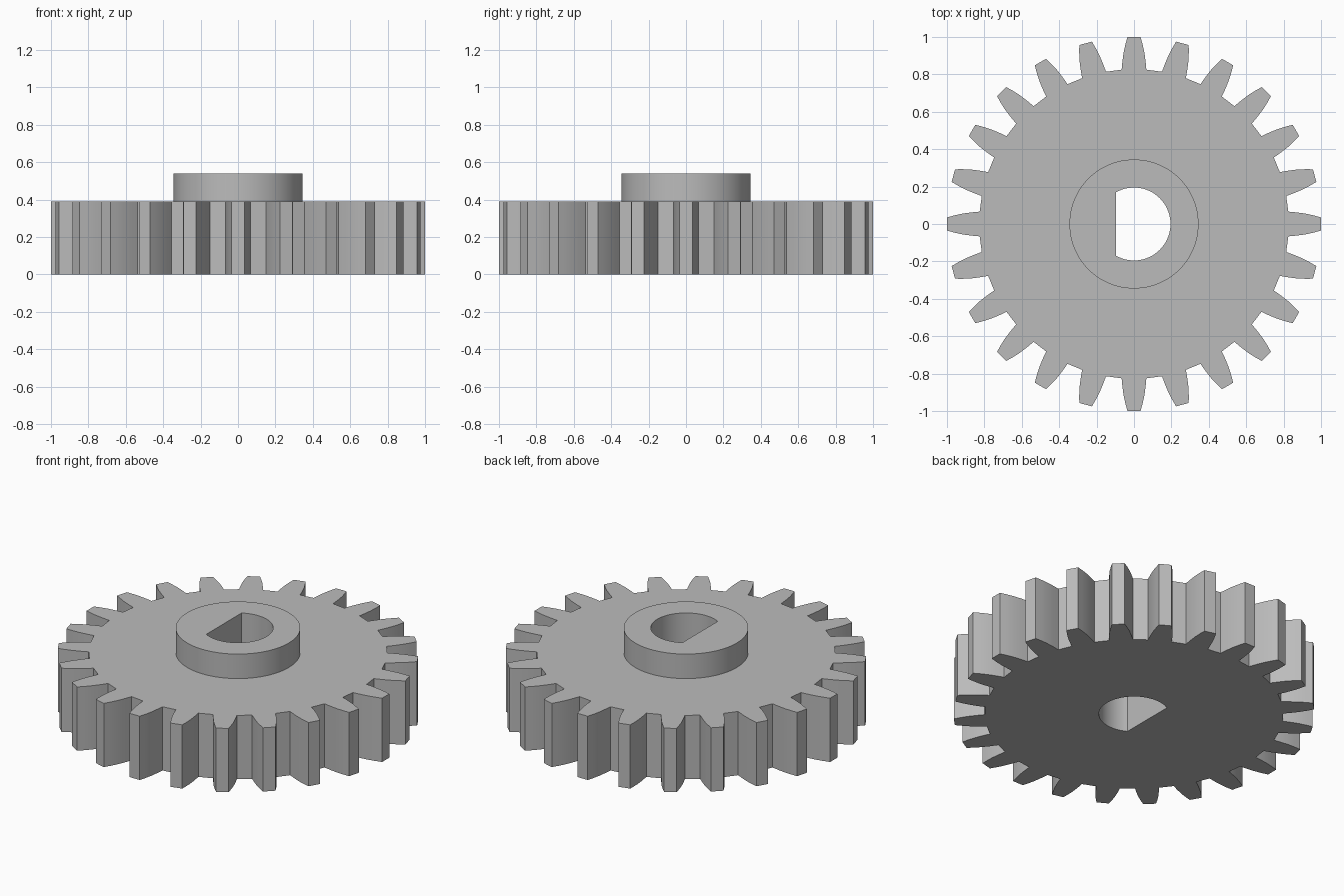
import bpy
import bmesh
from math import sin, cos, acos, pi, radians

TEETH = 24
GEAR_TOP, HUB_TOP = 0.39, 0.54
HUB_RADIUS, BORE_RADIUS, BORE_FLAT = 0.345, 0.195, -0.095

old = bpy.data.objects.get("Cube")
if old:
    bpy.data.objects.remove(old)

grey = bpy.data.materials.new("plain grey")
grey.use_nodes = True
colour = (0.5, 0.5, 0.5, 1)
grey.diffuse_color = colour
grey.node_tree.nodes["Principled BSDF"].inputs["Base Color"].default_value = colour


def arc(radius, start, end, count):
    """Points along an arc, both ends included."""
    steps = [start + (end - start) * i / (count - 1) for i in range(count)]
    return [(radius * cos(a), radius * sin(a)) for a in steps]


def gear_outline():
    """Curved tooth flank, mirrored and repeated around the axis."""
    flank = [(0.825, 0.066), (0.87, 0.062), (0.92, 0.055), (0.96, 0.046), (1.0, 0.035)]
    tooth = [(d, -w) for d, w in flank] + [(d, w) for d, w in reversed(flank)]
    points = []
    for i in range(TEETH):
        c, s = cos(2 * pi * i / TEETH), sin(2 * pi * i / TEETH)
        points += [(x * c - y * s, x * s + y * c) for x, y in tooth]
    return points


def pierced_plate(name, outer, inner, bottom, top, closed_bottom=True):
    """Extrude an outline with a hole in it."""
    bm = bmesh.new()
    rims = {bottom: [], top: []}
    for outline in (outer, inner):
        low, high = [[bm.verts.new((x, y, z)) for x, y in outline] for z in (bottom, top)]
        n = len(outline)
        for i in range(n):
            j = (i + 1) % n
            bm.faces.new((low[i], low[j], high[j], high[i]))
            rims[bottom].append(bm.edges.get((low[i], low[j])))
            rims[top].append(bm.edges.get((high[i], high[j])))
    # Flat caps around the hole
    for z in ([bottom, top] if closed_bottom else [top]):
        bmesh.ops.triangle_fill(bm, edges=rims[z], use_beauty=True, normal=(0, 0, 1))
    bmesh.ops.recalc_face_normals(bm, faces=bm.faces)
    mesh = bpy.data.meshes.new(name)
    bm.to_mesh(mesh)
    bm.free()
    mesh.materials.append(grey)
    obj = bpy.data.objects.new(name, mesh)
    bpy.context.collection.objects.link(obj)
    bpy.ops.object.select_all(action="DESELECT")
    obj.select_set(True)
    bpy.context.view_layer.objects.active = obj
    bpy.ops.object.shade_smooth_by_angle(angle=radians(25))
    return obj


# D-shaped shaft bore shared by both parts
half = acos(BORE_FLAT / BORE_RADIUS)
bore = arc(BORE_RADIUS, -half, half, 49)
hub_circle = arc(HUB_RADIUS, 0, 2 * pi, 97)[:-1]

pierced_plate("toothed_wheel", gear_outline(), bore, 0, GEAR_TOP)
pierced_plate("hub_collar", hub_circle, bore, GEAR_TOP, HUB_TOP, closed_bottom=False)
